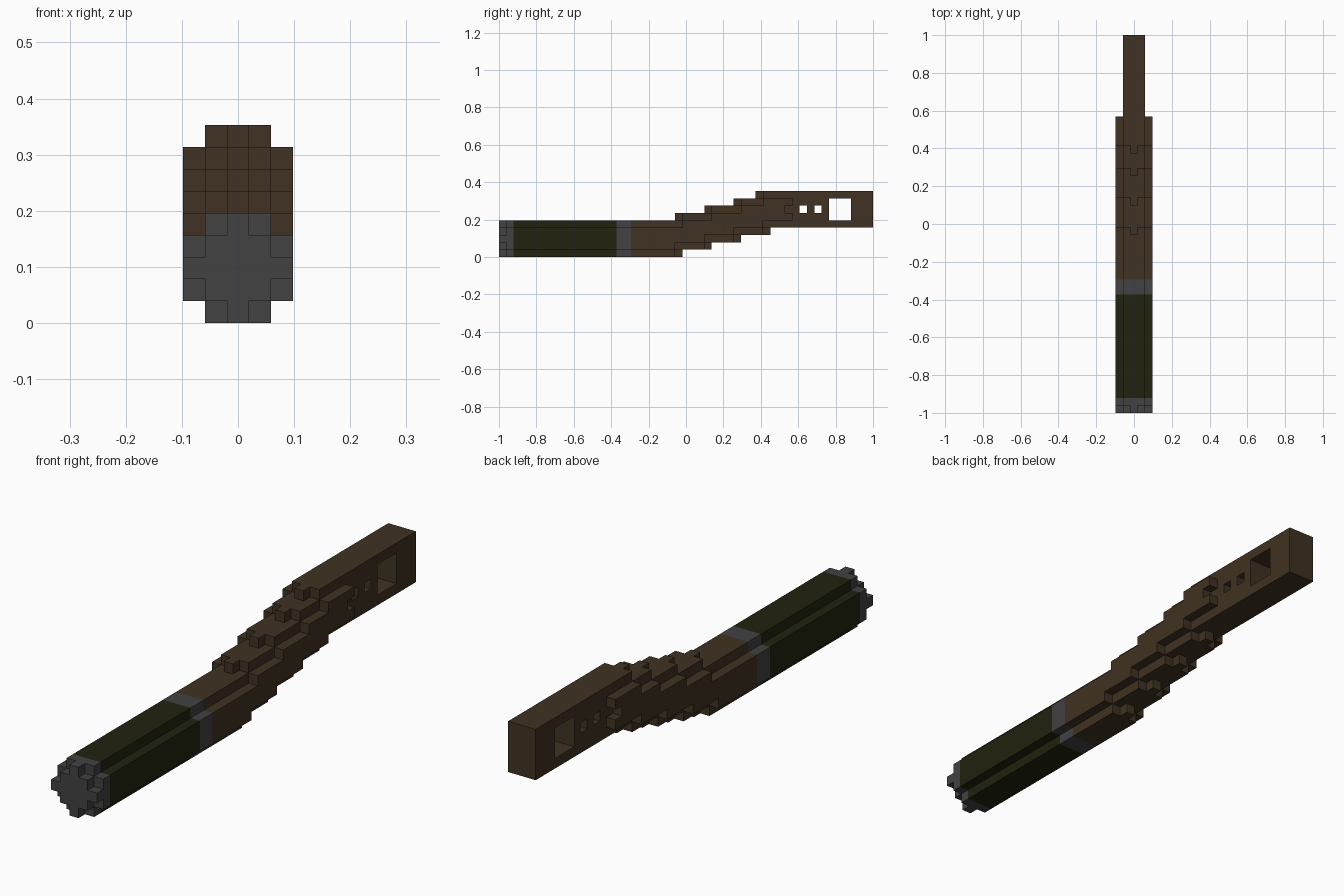
import bpy, bmesh, math
from mathutils import Vector

if "Cube" in bpy.data.objects:
    bpy.data.objects.remove(bpy.data.objects["Cube"])

U = 2 / 51                      # block size: the model is 51 blocks long
ROUND = (1, 2, 2, 2, 1)         # half widths per row: 5x5 without corners
TIP = (0, 1, 2, 1, 0)           # pointed layer at the ends of each section


def layer(cells, y, lift, half_widths):
    for row, h in enumerate(half_widths):
        for x in range(-h, h + 1):
            cells.add((x, y, row + lift))


def section(cells, start, end, lift):
    """Rounded run of blocks with a pointed layer at both ends."""
    layer(cells, start, lift, TIP)
    layer(cells, end, lift, TIP)
    for y in range(start + 1, end):
        layer(cells, y, lift, ROUND)


# Tube and overlapping sections that climb toward the handle
cells = set()
for start, end, lift in ((0, 24, 0), (24, 28, 1), (28, 32, 2), (32, 36, 3)):
    section(cells, start, end, lift)
layer(cells, 35, 4, TIP)
for y in range(36, 40):
    layer(cells, y, 4, ROUND)
cells -= {(-2, 39, 6), (2, 39, 6)}          # side notches

# Flat end bar, with two small holes and one large window
for y in range(40, 51):
    layer(cells, y, 4, (1,) * 5)
for x in (-1, 0, 1):
    cells -= {(x, 41, 6), (x, 43, 6)}
    cells -= {(x, y, z) for y in (45, 46, 47) for z in (5, 6, 7)}


def material(name, rgb):
    m = bpy.data.materials.new(name)
    m.diffuse_color = (*rgb, 1)
    m.use_nodes = True
    m.node_tree.nodes["Principled BSDF"].inputs["Base Color"].default_value = m.diffuse_color
    return m


def build(name, y0, y1, mat):
    """Outer faces of the blocks from layer y0 up to y1, as one part."""
    bm = bmesh.new()
    for c in sorted(c for c in cells if y0 <= c[1] < y1):
        mid = Vector((c[0], c[1] - 25, c[2] + 0.5))
        for axis in range(3):
            for sign in (-1, 1):
                n = Vector((0, 0, 0))
                n[axis] = sign
                if tuple(int(a + b) for a, b in zip(c, n)) in cells:
                    continue
                a = Vector((0, 0, 0))
                a[(axis + 1) % 3] = 1
                b = n.cross(a)
                bm.faces.new([bm.verts.new((mid + (n + a * i + b * j) / 2) * U)
                              for i, j in ((-1, -1), (1, -1), (1, 1), (-1, 1))])
    bmesh.ops.remove_doubles(bm, verts=bm.verts, dist=1e-4)
    bmesh.ops.dissolve_limit(bm, angle_limit=math.radians(1),
                             verts=bm.verts, edges=bm.edges)
    mesh = bpy.data.meshes.new(name)
    bm.to_mesh(mesh)
    bm.free()
    mesh.materials.append(mat)
    bpy.context.collection.objects.link(bpy.data.objects.new(name, mesh))


grey = material("dark grey metal", (0.054, 0.054, 0.056))
olive = material("dark olive", (0.0152, 0.016, 0.0045))
brown = material("brown wood", (0.051, 0.032, 0.016))

build("end_cap", 0, 2, grey)
build("grip_sleeve", 2, 16, olive)
build("collar", 16, 18, grey)
build("stepped_handle", 18, 40, brown)
build("pierced_bar", 40, 51, brown)
